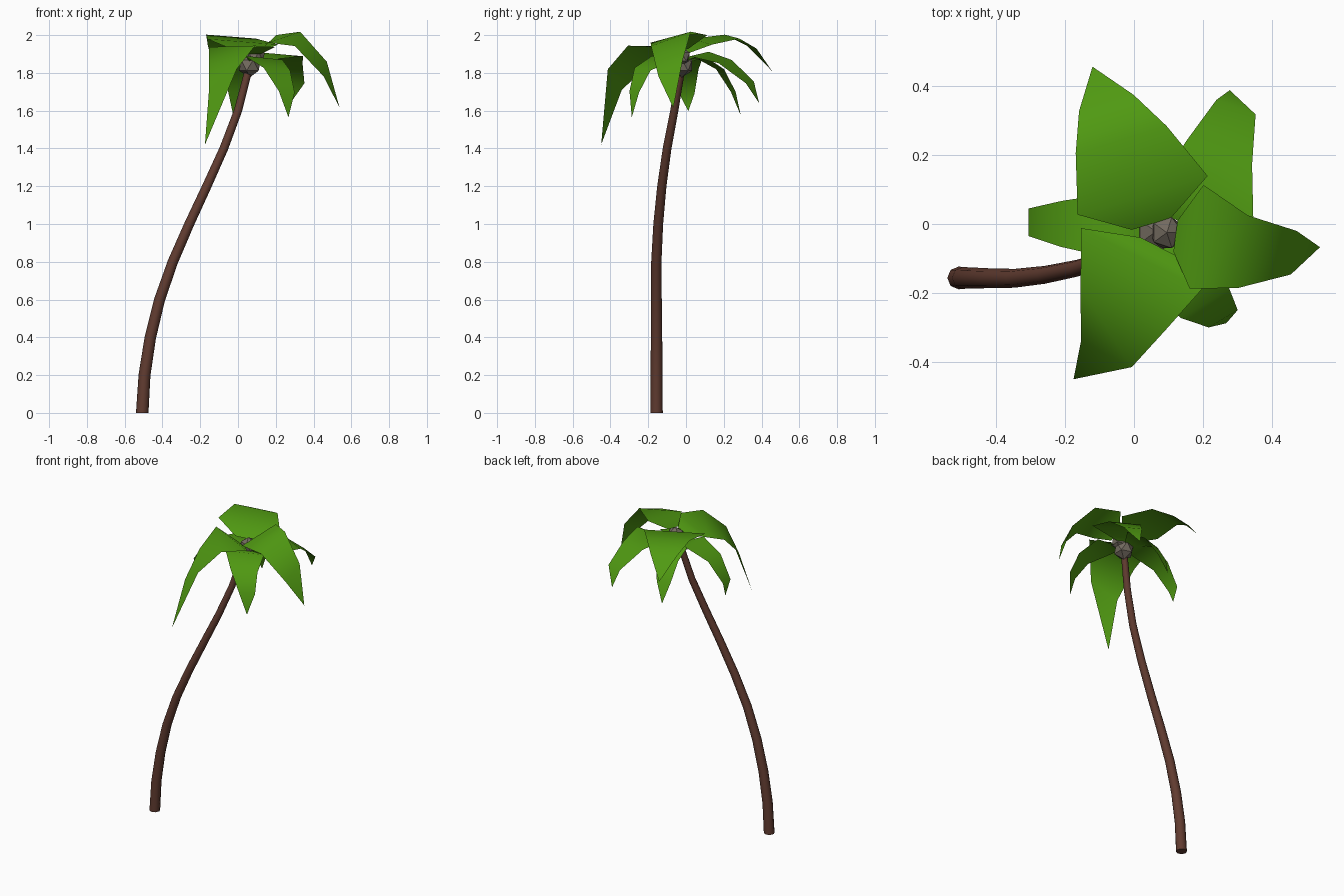
import bpy
import bmesh
from math import cos, sin, tau
from mathutils import Vector

if "Cube" in bpy.data.objects:
    bpy.data.objects.remove(bpy.data.objects["Cube"])


def material(name, rgb):
    m = bpy.data.materials.new(name)
    m.diffuse_color = (*rgb, 1)
    m.use_nodes = True
    m.node_tree.nodes["Principled BSDF"].inputs["Base Color"].default_value = m.diffuse_color
    return m


BARK = material("bark", (0.12, 0.045, 0.03))
GREEN = material("leaf_green", (0.08, 0.32, 0.006))
HUSK = material("husk", (0.17, 0.145, 0.115))


def finish(bm, name, mat, smooth):
    me = bpy.data.meshes.new(name)
    bm.to_mesh(me)
    bm.free()
    me.materials.append(mat)
    for p in me.polygons:
        p.use_smooth = smooth and len(p.vertices) < 5
    ob = bpy.data.objects.new(name, me)
    bpy.context.collection.objects.link(ob)
    return ob


def trunk(path, r0, r1, sides=8):
    """Tapered tube swept along the path, capped at both ends."""
    bm = bmesh.new()
    pts = [Vector(p) for p in path]
    rings = []
    for i, p in enumerate(pts):
        t = (pts[min(i + 1, len(pts) - 1)] - pts[max(i - 1, 0)]).normalized()
        if i == 0:
            t = Vector((0, 0, 1))
        u = Vector((0, 1, 0)).cross(t).normalized()
        v = t.cross(u)
        r = r0 + (r1 - r0) * i / (len(pts) - 1)
        rings.append([bm.verts.new(p + r * (cos(tau * k / sides) * u + sin(tau * k / sides) * v))
                      for k in range(sides)])
    for a, b in zip(rings, rings[1:]):
        for k in range(sides):
            n = (k + 1) % sides
            bm.faces.new((a[k], a[n], b[n], b[k]))
    bm.faces.new(rings[0][::-1])
    bm.faces.new(rings[-1])
    return finish(bm, "trunk", BARK, True)


def leaf(name, spine, across, twist=0.0):
    """Drooping blade: a ribbon along the spine, narrow at the root, pointed at the tip."""
    bm = bmesh.new()
    rows = []
    for p, w, tw in zip(spine[:-1], (0.3, 1, 0.7, 0.42), (0, 0, 0.8, 1)):
        half = Vector(across) * w + Vector((0, 0, twist * tw))
        rows.append([bm.verts.new(Vector(p) - half), bm.verts.new(Vector(p) + half)])
    tip = bm.verts.new(spine[-1])
    for a, b in zip(rows, rows[1:]):
        bm.faces.new((a[0], a[1], b[1], b[0]))
    bm.faces.new((rows[-1][0], rows[-1][1], tip))
    bm.normal_update()
    if sum(f.normal.z for f in bm.faces) < 0:
        bmesh.ops.reverse_faces(bm, faces=bm.faces[:])
    return finish(bm, name, GREEN, True)


def nut(name, centre, r):
    bm = bmesh.new()
    bmesh.ops.create_icosphere(bm, subdivisions=1, radius=r)
    bmesh.ops.translate(bm, verts=bm.verts[:], vec=centre)
    return finish(bm, name, HUSK, False)


# Leaning trunk
trunk([(-0.507, -0.156, 0), (-0.495, -0.156, 0.2), (-0.464, -0.156, 0.4),
       (-0.415, -0.157, 0.6), (-0.345, -0.157, 0.8), (-0.258, -0.147, 1.0),
       (-0.165, -0.128, 1.2), (-0.075, -0.1, 1.4), (0.0, -0.062, 1.6),
       (0.052, -0.028, 1.8)], 0.033, 0.02)

# Nuts in the crown
nut("nut_lower", (0.063, -0.022, 1.84), 0.064)
nut("nut_upper", (0.095, -0.025, 1.885), 0.052)

# Upper leaves
leaf("leaf_back", [(0.05, 0.0, 1.91), (0.025, 0.083, 1.965), (-0.037, 0.244, 1.992),
                   (-0.08, 0.35, 1.935), (-0.12, 0.455, 1.81)], (0.188, 0.056, -0.015))
leaf("leaf_front", [(0.07, -0.065, 1.90), (0.022, -0.10, 1.937), (-0.032, -0.246, 1.90),
                    (-0.08, -0.377, 1.765), (-0.175, -0.449, 1.42)], (0.175, -0.088, 0), 0.055)
leaf("leaf_right", [(0.12, -0.035, 1.92), (0.181, -0.037, 1.98), (0.315, -0.08, 1.98),
                    (0.462, -0.083, 1.82), (0.538, -0.067, 1.615)], (0.02, 0.15, 0.02), 0.03)

# Lower leaves
leaf("leaf_back_right", [(0.1, 0.02, 1.87), (0.21, 0.07, 1.90), (0.247, 0.207, 1.86),
                         (0.295, 0.338, 1.75), (0.277, 0.387, 1.64)], (0.135, -0.05, -0.012))
leaf("leaf_front_right", [(0.09, -0.05, 1.86), (0.135, -0.12, 1.88), (0.206, -0.23, 1.82),
                          (0.258, -0.274, 1.70), (0.267, -0.287, 1.565)], (0.1, 0.06, -0.01))
leaf("leaf_left", [(0.02, -0.01, 1.86), (-0.06, -0.005, 1.885), (-0.21, 0.0, 1.82),
                   (-0.305, 0.005, 1.69), (-0.3, 0.012, 1.597)], (0, 0.095, 0))
leaf("leaf_back_left", [(0.06, 0.01, 1.86), (0.045, 0.08, 1.88), (0.015, 0.18, 1.82),
                        (-0.01, 0.25, 1.70), (-0.025, 0.29, 1.575)], (0.1, 0.03, 0))
